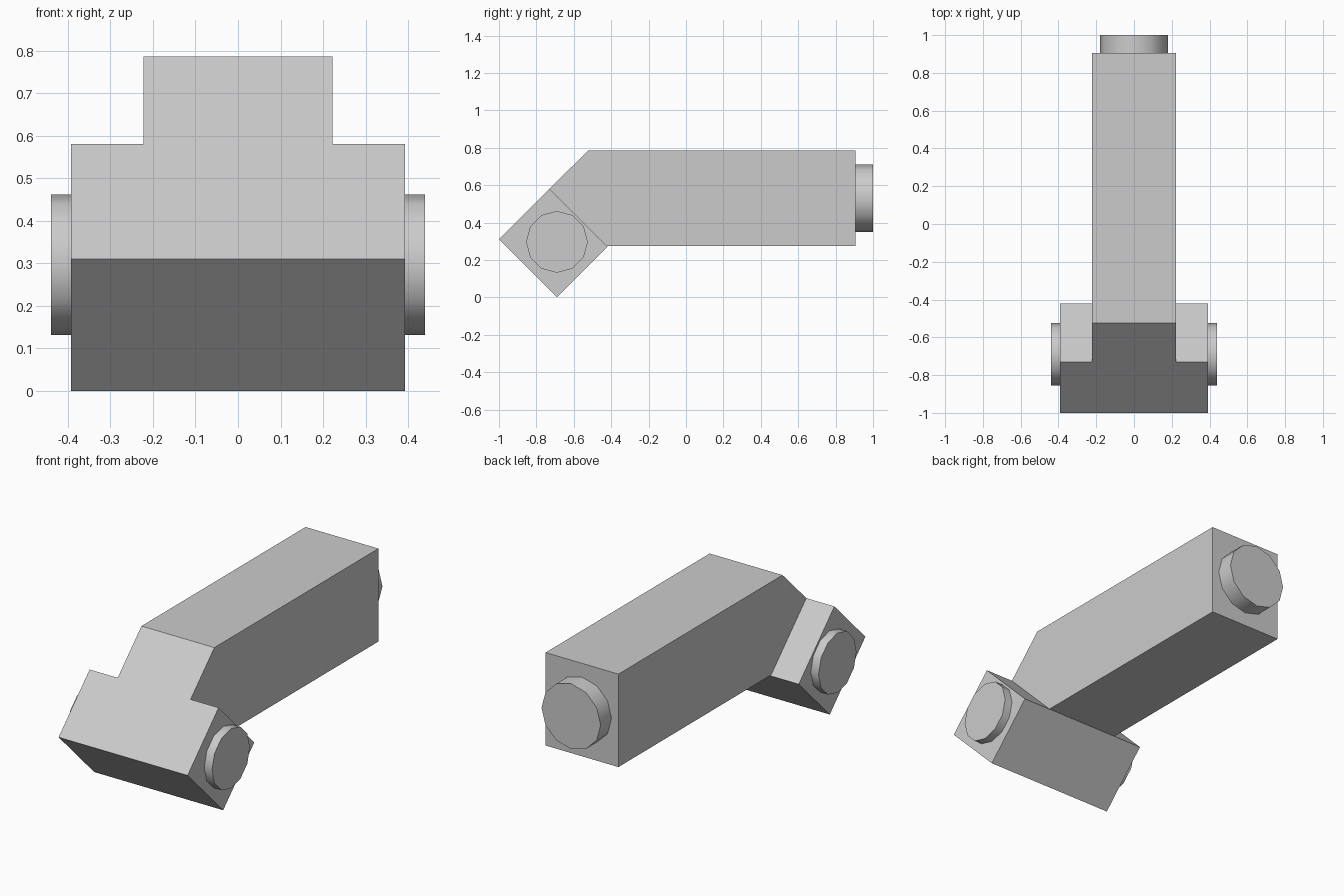
import bpy, bmesh, math
from mathutils import Matrix, Vector

cube = bpy.data.objects.get("Cube")
if cube:
    bpy.data.objects.remove(cube, do_unlink=True)

GREY = (0.6, 0.6, 0.6, 1.0)
mat = bpy.data.materials.new("light_grey")
mat.use_nodes = True
mat.diffuse_color = GREY
mat.node_tree.nodes["Principled BSDF"].inputs["Base Color"].default_value = GREY


def add_object(name, bm):
    bmesh.ops.recalc_face_normals(bm, faces=bm.faces)
    mesh = bpy.data.meshes.new(name)
    bm.to_mesh(mesh)
    bm.free()
    mesh.materials.append(mat)
    obj = bpy.data.objects.new(name, mesh)
    bpy.context.collection.objects.link(obj)
    return obj


def extruded(name, profile, half_width):
    """Side profile (y, z) extruded across x."""
    bm = bmesh.new()
    face = bm.faces.new([bm.verts.new((-half_width, y, z)) for y, z in profile])
    new = bmesh.ops.extrude_face_region(bm, geom=[face])["geom"]
    verts = [v for v in new if isinstance(v, bmesh.types.BMVert)]
    bmesh.ops.translate(bm, verts=verts, vec=(2 * half_width, 0, 0))
    return add_object(name, bm)


def peg(name, start, end, radius):
    """Twelve-sided stub between two points."""
    start, end = Vector(start), Vector(end)
    axis = end - start
    turn = Matrix.Rotation(math.pi / 2, 4, "Y" if axis.x else "X")
    bm = bmesh.new()
    bmesh.ops.create_cone(bm, cap_ends=True, segments=12, radius1=radius,
                          radius2=radius, depth=axis.length,
                          matrix=Matrix.Translation((start + end) / 2) @ turn)
    obj = add_object(name, bm)
    bpy.ops.object.select_all(action="DESELECT")
    obj.select_set(True)
    bpy.context.view_layer.objects.active = obj
    bpy.ops.object.shade_smooth_by_angle(angle=math.radians(35))


# Long beam with a mitred front end
extruded("beam", [(-0.523, 0.786), (0.905, 0.786), (0.905, 0.274),
                  (-0.424, 0.274), (-0.73, 0.58)], 0.222)

# Wide tilted cross block
extruded("cross_block", [(-1.0, 0.31), (-0.69, 0.0), (-0.42, 0.27),
                         (-0.73, 0.58)], 0.393)

# Pegs on both sides of the block and on the back of the beam
for side, label in ((1, "left"), (-1, "right")):
    peg(label + "_peg", (side * 0.38, -0.69, 0.297), (side * 0.44, -0.69, 0.297), 0.165)
peg("back_peg", (0, 0.89, 0.53), (0, 1.0, 0.53), 0.18)
